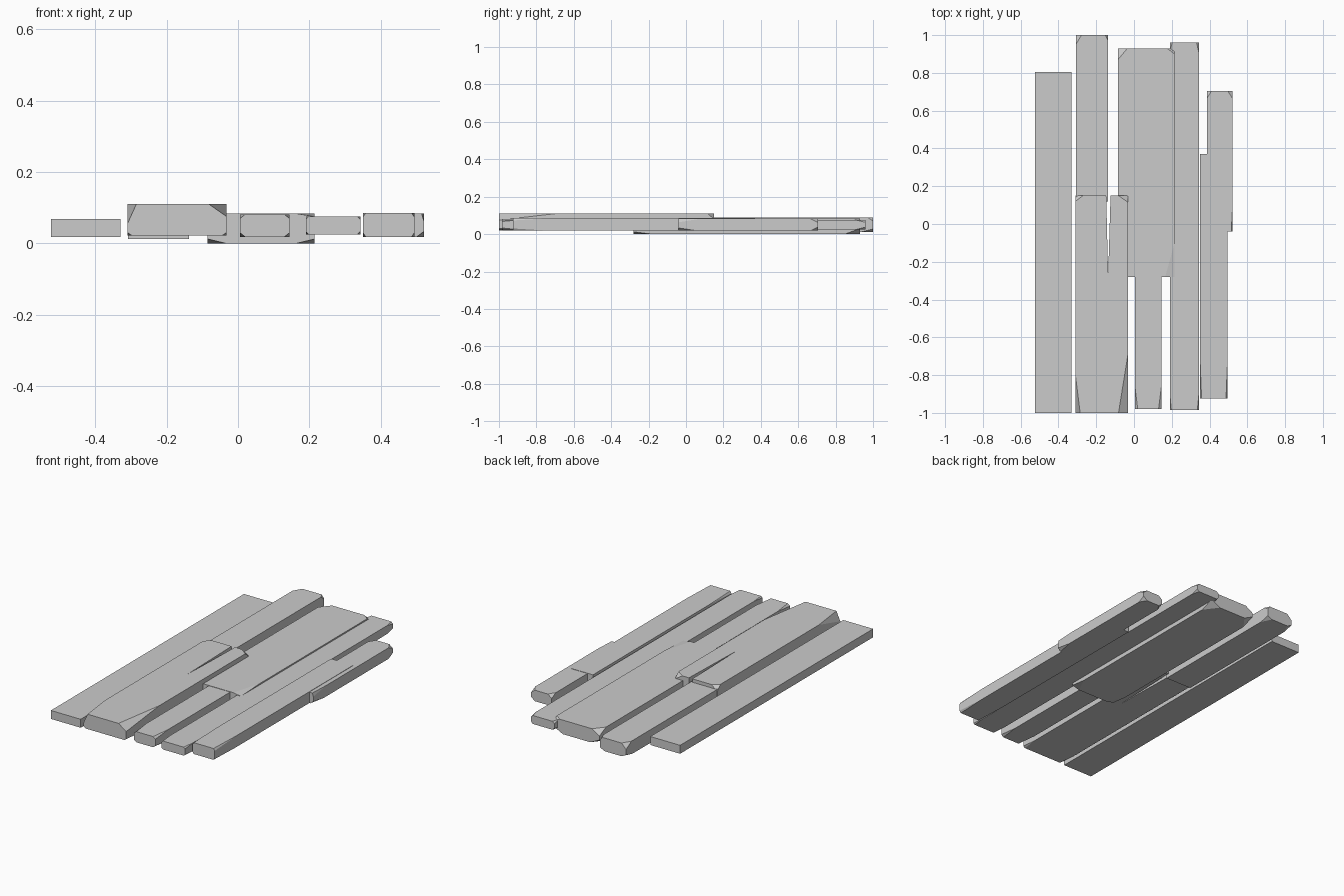
import bpy, bmesh
from mathutils import Vector

if "Cube" in bpy.data.objects:
    bpy.data.objects.remove(bpy.data.objects["Cube"])


def plank(name, x, y, z, cuts=(), notch=None):
    """Board with corner chips; cuts hold (sx, sy, sz, dx, dy, dz) per corner."""
    outline = [(x[0], y[0]), (x[1], y[0]), (x[1], y[1])]
    if notch:
        outline += [(notch[1], y[1]), (notch[2], notch[3]), (notch[0], y[1])]
    outline.append((x[0], y[1]))
    bm = bmesh.new()
    face = bm.faces.new([bm.verts.new((px, py, z[0])) for px, py in outline])
    top = bmesh.ops.extrude_face_region(bm, geom=[face])["geom"]
    for v in top:
        if isinstance(v, bmesh.types.BMVert):
            v.co.z = z[1]
    bmesh.ops.recalc_face_normals(bm, faces=bm.faces)
    for sx, sy, sz, dx, dy, dz in cuts:
        corner = Vector((x[sx > 0], y[sy > 0], z[sz > 0]))
        normal = Vector((sx / dx, sy / dy, sz / dz)).normalized()
        point = corner - Vector((sx * dx, 0, 0))
        res = bmesh.ops.bisect_plane(
            bm, geom=bm.verts[:] + bm.edges[:] + bm.faces[:], dist=1e-6,
            plane_co=point, plane_no=normal, clear_outer=True)
        rim = [e for e in bm.edges if e.is_boundary]
        if rim:
            bmesh.ops.holes_fill(bm, edges=rim, sides=0)
    bmesh.ops.recalc_face_normals(bm, faces=bm.faces)
    me = bpy.data.meshes.new(name)
    bm.to_mesh(me)
    bm.free()
    ob = bpy.data.objects.new(name, me)
    bpy.context.collection.objects.link(ob)
    return ob


def end_chips(sy, dx, dy, dz):
    """Same chip on all four corners of one end."""
    return [(sx, sy, sz, dx, dy, dz) for sx in (-1, 1) for sz in (-1, 1)]


# Plain outer board
plank("left_board", (-.525, -.33), (-1, .805), (.018, .068))

# Back board behind the raised split board
plank("left_back_board", (-.308, -.137), (.12, 1), (.012, .09),
      [(-1, 1, 1, .03, .05, .03), (1, 1, 1, .015, .03, .02),
       (-1, 1, -1, .03, .06, .015), (1, 1, -1, .03, .06, .015)])

# Raised board, chipped at the front and split at the back
plank("split_board", (-.31, -.032), (-1, .15), (.022, .11),
      [(1, -1, 1, .05, .31, .035), (-1, -1, 1, .025, .2, .055),
       (1, -1, -1, .012, .1, .008), (-1, -1, -1, .012, .1, .008),
       (1, 1, 1, .05, .035, .03), (-1, 1, 1, .04, .03, .03)],
      notch=(-.147, -.124, -.137, -.28))

# Wide middle board lying lowest
plank("wide_board", (-.085, .215), (-.28, .93), (0, .083),
      [(1, -1, 1, .05, .18, .008), (1, -1, -1, .05, .1, .012),
       (-1, -1, -1, .05, .1, .012), (-1, 1, 1, .05, .06, .03),
       (1, 1, 1, .04, .03, .02)] +
      [(s, 1, -1, .06, .08, .03) for s in (-1, 1)])

# Narrow boards on the right
plank("short_front_board", (.005, .145), (-.98, -.25), (.018, .081),
      end_chips(-1, .015, .12, .012))
plank("long_board", (.19, .343), (-.985, .96), (.025, .075),
      end_chips(-1, .008, .08, .008) + end_chips(1, .012, .05, .012))
plank("right_front_board", (.35, .495), (-.925, .37), (.018, .085),
      end_chips(-1, .008, .2, .012))
plank("right_back_board", (.386, .521), (-.04, .705), (.018, .083),
      end_chips(1, .025, .04, .02) + [(1, -1, 1, .006, .12, .02),
                                      (1, -1, -1, .02, .1, .015)])
